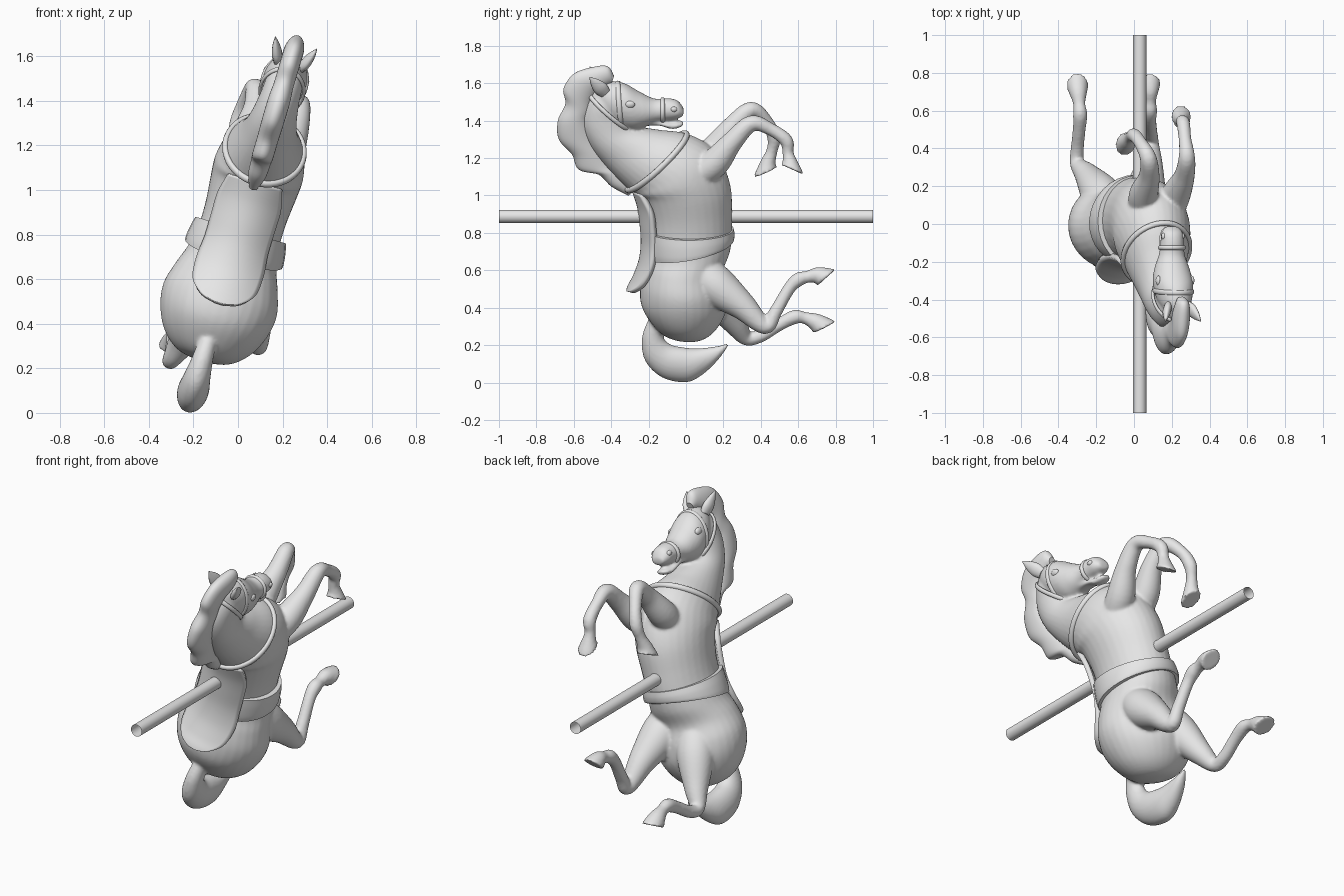
import bpy, bmesh, math
from mathutils import Vector

mat = bpy.data.materials.new("light_grey")
mat.diffuse_color = (0.8, 0.8, 0.8, 1)
TAU = math.tau
N = 32


def lean(p):
    """Side-view coordinates (across, y, z) -> world, the horse leans sideways."""
    return Vector((0.03 + 0.959 * p[0] + 0.296 * (p[2] - 0.88), p[1], p[2] - 0.284 * p[0]))


def smooth(rows, n=6):
    """Catmull-Rom interpolation of a list of tuples."""
    out = []
    for i in range(len(rows) - 1):
        a, b, c, d = rows[max(i - 1, 0)], rows[i], rows[i + 1], rows[min(i + 2, len(rows) - 1)]
        for k in range(n):
            t = k / n
            out.append(tuple(0.5 * (2 * q + (r - p) * t + (2 * p - 5 * q + 4 * r - s) * t * t
                             + (3 * q - p - 3 * r + s) * t ** 3) for p, q, r, s in zip(a, b, c, d)))
    return out + [tuple(rows[-1])]


def skin(name, rings, wrap=True, loop=False, caps=True):
    """Mesh through rows of points."""
    bm = bmesh.new()
    rows = [[bm.verts.new(p) for p in r] for r in rings]
    m = len(rows[0])
    for i in range(len(rows) if loop else len(rows) - 1):
        a, b = rows[i], rows[(i + 1) % len(rows)]
        for j in range(m if wrap else m - 1):
            k = (j + 1) % m
            bm.faces.new((a[j], a[k], b[k], b[j]))
    if caps and wrap and not loop:
        bm.faces.new(rows[0])
        bm.faces.new(rows[-1])
    bmesh.ops.recalc_face_normals(bm, faces=bm.faces)
    me = bpy.data.meshes.new(name)
    bm.to_mesh(me)
    bm.free()
    ob = bpy.data.objects.new(name, me)
    bpy.context.collection.objects.link(ob)
    me.materials.append(mat)
    for p in me.polygons:
        p.use_smooth = len(p.vertices) == 4
    return ob


def loft(name, sections):
    """Sections: side-view edge point, opposite edge point, half width."""
    rings = []
    for y0, z0, y1, z1, w in smooth(sections):
        c, h = Vector((0, (y0 + y1) / 2, (z0 + z1) / 2)), Vector((0, (y0 - y1) / 2, (z0 - z1) / 2))
        rings.append([lean(c + h * math.cos(TAU * j / N) + Vector((max(w, .003) * math.sin(TAU * j / N), 0, 0)))
                      for j in range(N)])
    return skin(name, rings)


def limb(name, pts, toe):
    """Round leg through world points with radius; the sole is slanted towards the toe."""
    s = smooth(pts)
    rings = []
    for i, p in enumerate(s):
        t = (Vector(s[min(i + 1, len(s) - 1)][:3]) - Vector(s[max(i - 1, 0)][:3])).normalized()
        b = t.cross(Vector((1, 0, 0))).normalized()
        a = b.cross(t).normalized()
        k = toe * max(0, (i - len(s) + 8) / 7) ** 1.5
        rings.append([Vector(p[:3]) + p[3] * (a * math.cos(TAU * j / N) + (b + t * k) * math.sin(TAU * j / N))
                      for j in range(N)])
    return skin(name, rings)


def strap(name, y0, z0, y1, z1, w, r=0.012, wide=0.016):
    """Band running round an elliptical section."""
    c, h = Vector((0, (y0 + y1) / 2, (z0 + z1) / 2)), Vector((0, (y0 - y1) / 2, (z0 - z1) / 2))
    nrm = h.cross(Vector((1, 0, 0))).normalized()
    rings = []
    for i in range(48):
        d = h * math.cos(TAU * i / 48) + Vector((w * math.sin(TAU * i / 48), 0, 0))
        rings.append([lean(c + d + d.normalized() * r * math.cos(TAU * j / 10) + nrm * wide * math.sin(TAU * j / 10))
                      for j in range(10)])
    return skin(name, rings, loop=True)


def ball(name, pos, size):
    """Small ellipsoid."""
    rings = [[lean(Vector(pos) + Vector((size[0] * math.sin(a) * math.cos(TAU * j / 16),
              size[1] * math.sin(a) * math.sin(TAU * j / 16), size[2] * math.cos(a))))
              for j in range(16)] for a in [0.05 + (math.pi - 0.1) * i / 10 for i in range(11)]]
    return skin(name, rings)


# Trunk and neck
flesh = [loft("horse_body", [
    (-.02, .230, .02, .230, .01), (-.12, .262, .10, .242, .12), (-.19, .33, .17, .30, .20),
    (-.24, .42, .22, .40, .25), (-.245, .52, .22, .50, .265), (-.225, .62, .20, .60, .238),
    (-.205, .70, .235, .70, .205), (-.21, .80, .247, .80, .188), (-.22, .90, .247, .90, .188),
    (-.25, 1.0, .24, 1.04, .20), (-.28, 1.02, .20, 1.16, .205), (-.29, 1.03, .13, 1.26, .195),
    (-.31, 1.04, .0, 1.325, .175), (-.43, 1.16, -.14, 1.345, .13), (-.52, 1.28, -.27, 1.37, .105),
    (-.555, 1.40, -.31, 1.43, .09), (-.52, 1.52, -.33, 1.48, .08), (-.47, 1.58, -.37, 1.52, .04)])]

# Head and lower jaw
flesh.append(loft("head", [
    (-.51, 1.56, -.43, 1.42, .05), (-.44, 1.605, -.36, 1.37, .09), (-.34, 1.60, -.28, 1.352, .105),
    (-.25, 1.552, -.22, 1.37, .093), (-.17, 1.515, -.16, 1.395, .070), (-.10, 1.518, -.105, 1.402, .062),
    (-.045, 1.505, -.05, 1.412, .058), (-.012, 1.465, -.014, 1.428, .035)]))
flesh.append(loft("lower_jaw", [
    (-.22, 1.43, -.21, 1.375, .05), (-.14, 1.41, -.14, 1.378, .05), (-.08, 1.40, -.08, 1.36, .048),
    (-.035, 1.398, -.035, 1.366, .038), (-.012, 1.395, -.012, 1.38, .018)]))

# Legs, each posed differently
flesh.append(limb("front_leg_right", [
    (.18, .04, 1.09, .07), (.22, .15, 1.17, .078), (.265, .25, 1.29, .056), (.28, .35, 1.385, .044),
    (.27, .45, 1.355, .034), (.26, .535, 1.295, .036), (.25, .545, 1.23, .030), (.25, .555, 1.18, .040),
    (.25, .565, 1.14, .056)], -.8))
flesh.append(limb("front_leg_left", [
    (.05, .04, 1.13, .07), (.05, .15, 1.24, .078), (.08, .25, 1.37, .056), (.075, .35, 1.458, .044),
    (.03, .435, 1.39, .034), (.0, .47, 1.31, .036), (-.02, .46, 1.24, .030), (-.035, .44, 1.18, .040),
    (-.045, .425, 1.125, .056)], .8))
flesh.append(limb("hind_leg_left", [
    (-.13, .08, .56, .11), (-.18, .165, .46, .105), (-.25, .26, .32, .066), (-.30, .322, .238, .040),
    (-.30, .40, .25, .035), (-.29, .50, .31, .034), (-.285, .58, .35, .038), (-.29, .635, .345, .032),
    (-.295, .69, .325, .046), (-.30, .74, .295, .060)], -.6))
flesh.append(limb("hind_leg_right", [
    (.05, .08, .59, .10), (.06, .17, .51, .108), (.08, .30, .41, .075), (.09, .425, .30, .043),
    (.09, .48, .38, .035), (.085, .55, .50, .033), (.085, .60, .55, .038), (.085, .65, .565, .032),
    (.085, .70, .573, .044), (.085, .75, .560, .058)], -.6))

# Tail
flesh.append(loft("tail", [
    (-.20, .34, -.12, .30, .04), (-.235, .24, -.12, .24, .048), (-.22, .12, -.08, .20, .06),
    (-.13, .03, -.01, .185, .07), (.0, .003, .05, .18, .066), (.09, .045, .11, .185, .05),
    (.17, .12, .175, .195, .032), (.23, .20, .22, .21, .008)]))

# Blend all flesh into one smooth carving
bpy.ops.object.select_all(action='DESELECT')
for o in flesh:
    o.select_set(True)
horse = flesh[0]
bpy.context.view_layer.objects.active = horse
bpy.ops.object.join()
rm = horse.modifiers.new("blend", 'REMESH')
rm.mode, rm.voxel_size, rm.use_smooth_shade = 'VOXEL', 0.009, True
sm = horse.modifiers.new("soften", 'SMOOTH')
sm.factor, sm.iterations = 0.5, 6

# Mane with wavy outer edge
loft("mane", [
    (-.385, 1.64, -.40, 1.60, .02), (-.42, 1.69, -.42, 1.59, .035), (-.50, 1.685, -.46, 1.56, .045),
    (-.60, 1.65, -.48, 1.54, .045), (-.655, 1.57, -.50, 1.5, .045), (-.645, 1.49, -.51, 1.45, .045),
    (-.685, 1.40, -.52, 1.40, .05), (-.68, 1.30, -.49, 1.31, .05), (-.61, 1.22, -.45, 1.24, .048),
    (-.575, 1.14, -.40, 1.17, .048), (-.47, 1.115, -.36, 1.13, .045), (-.40, 1.05, -.32, 1.08, .04),
    (-.31, 1.0, -.28, 1.03, .02)])

# Ears, eyes and nostrils on both sides
for s, side in ((1, "right"), (-1, "left")):
    base, tip = Vector((s * .055, -.43, 1.56)), Vector((s * .097, -.515, 1.66))
    rings = []
    for t, w in smooth([(0, .03), (.3, .04), (.65, .028), (1, .003)], 4):
        c = base.lerp(tip, t)
        rings.append([lean(c + Vector((s * .6 * w * math.cos(TAU * j / 12), w * .75 * math.sin(TAU * j / 12),
                      w * .6 * math.sin(TAU * j / 12)))) for j in range(12)])
    skin("ear_" + side, rings)
    ball("eye_" + side, (s * .092, -.30, 1.512), (.014, .027, .019))
    ball("nostril_" + side, (s * .052, -.065, 1.475), (.012, .018, .014))

# Bridle and collar
strap("noseband", -.125, 1.512, -.125, 1.40, .064, .010, .012)
strap("cheek_strap", -.365, 1.602, -.345, 1.362, .100, .008, .014)
strap("headstall", -.515, 1.54, -.29, 1.352, .098, .008, .012)
strap("collar", -.315, 1.035, .005, 1.325, .178, .014, .016)

# Girth
loft("girth", [(-.215, .675, .25, .755, .228), (-.222, .71, .257, .765, .228), (-.225, .77, .260, .79, .222),
               (-.225, .82, .256, .82, .212)])

# Saddle, a curved sheet flaring at the cantle: y, z, half width, curl
rows = []
for y, z, w, k in smooth([(-.28, 1.04, .12, 3.2), (-.25, .95, .14, 3.4), (-.235, .85, .14, 3.4),
                          (-.228, .75, .14, 3.2), (-.24, .65, .15, 2.6), (-.272, .56, .14, 2.2),
                          (-.298, .51, .09, 2), (-.306, .49, .02, 2)]):
    rows.append([lean((w * u / 8, y + k * (w * u / 8) ** 2, z)) for u in range(-8, 9)])
saddle = skin("saddle", rows, wrap=False)
so = saddle.modifiers.new("thickness", 'SOLIDIFY')
so.thickness, so.offset = 0.028, 0

# Pole, an open tube
skin("pole", [[Vector((.03 + .035 * math.cos(TAU * j / N), y, .888 + .035 * math.sin(TAU * j / N)))
               for j in range(N)] for y in (-1, 1)], caps=False)
